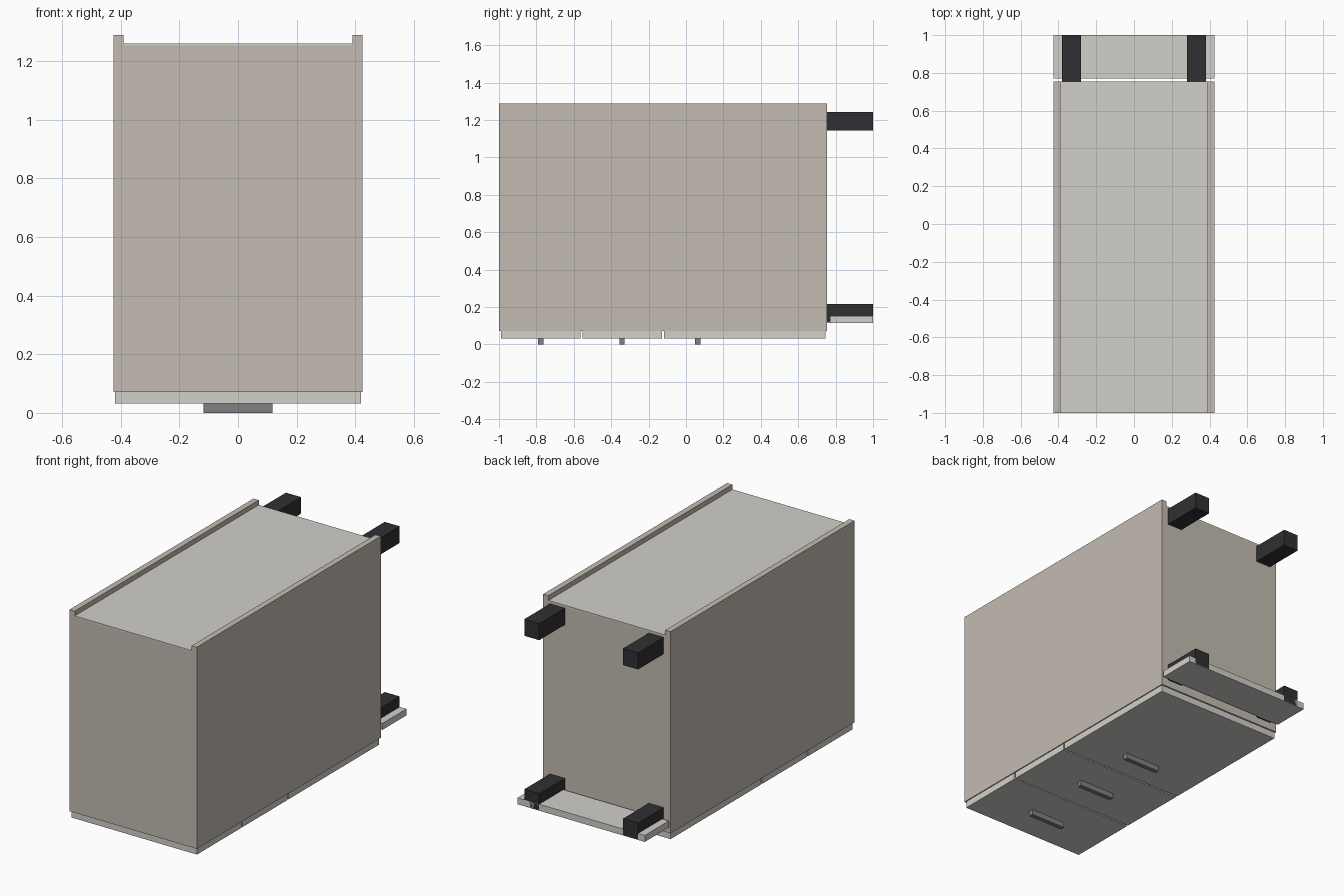
import bpy, bmesh

if "Cube" in bpy.data.objects:
    bpy.data.objects.remove(bpy.data.objects["Cube"])


def material(name, rgb):
    m = bpy.data.materials.new(name)
    m.diffuse_color = (*rgb, 1)
    m.use_nodes = True
    m.node_tree.nodes["Principled BSDF"].inputs["Base Color"].default_value = m.diffuse_color
    return m


BEIGE = material("beige_board", (0.55, 0.50, 0.44))
PALE = material("pale_board", (0.64, 0.63, 0.59))
BLACK = material("black_plastic", (0.03, 0.03, 0.033))
METAL = material("grey_metal", (0.22, 0.22, 0.235))


def finish(name, bm, mat):
    bmesh.ops.recalc_face_normals(bm, faces=bm.faces)
    me = bpy.data.meshes.new(name)
    bm.to_mesh(me)
    bm.free()
    me.materials.append(mat)
    ob = bpy.data.objects.new(name, me)
    bpy.context.collection.objects.link(ob)
    return ob


def box(name, x, y, z, mat):
    """Box from (min, max) ranges on each axis."""
    bm = bmesh.new()
    bmesh.ops.create_cube(bm, size=1)
    for v in bm.verts:
        v.co = [r[0] + (c + 0.5) * (r[1] - r[0]) for r, c in zip((x, y, z), v.co)]
    return finish(name, bm, mat)


# Carcass: channel profile with raised side edges, extruded along y
half = [(0.425, 0.072), (0.425, 1.289), (0.39, 1.289), (0.39, 1.252)]
profile = half + [(-x, z) for x, z in reversed(half)]
bm = bmesh.new()
face = bm.faces.new([bm.verts.new((x, -1.0, z)) for x, z in profile])
ext = bmesh.ops.extrude_face_region(bm, geom=[face])
bmesh.ops.translate(bm, vec=(0, 1.755, 0),
                    verts=[g for g in ext["geom"] if isinstance(g, bmesh.types.BMVert)])
finish("carcass", bm, BEIGE)

# Back panel recessed between the side edges
box("back_panel", (-0.39, 0.39), (-1.0, 0.755), (1.252, 1.26), PALE)

# Three drawer fronts with bar handles on the underside
drawers = [(-0.99, -0.564, -0.776), (-0.554, -0.128, -0.342), (-0.118, 0.746, 0.063)]
for i, (y0, y1, hy) in enumerate(drawers, 1):
    box(f"drawer_front_{i}", (-0.419, 0.419), (y0, y1), (0.032, 0.072), PALE)
    box(f"drawer_handle_{i}", (-0.118, 0.118), (hy - 0.014, hy + 0.014), (0, 0.032), METAL)

# Four square legs on the base end
for row, (z0, z1) in {"front": (0.117, 0.216), "back": (1.143, 1.243)}.items():
    for side, s in (("left", -1), ("right", 1)):
        box(f"{row}_leg_{side}", sorted((s * 0.28, s * 0.38)), (0.755, 1.0), (z0, z1), BLACK)

# Plinth board across the front legs
box("plinth", (-0.425, 0.425), (0.77, 1.0), (0.114, 0.153), PALE)
